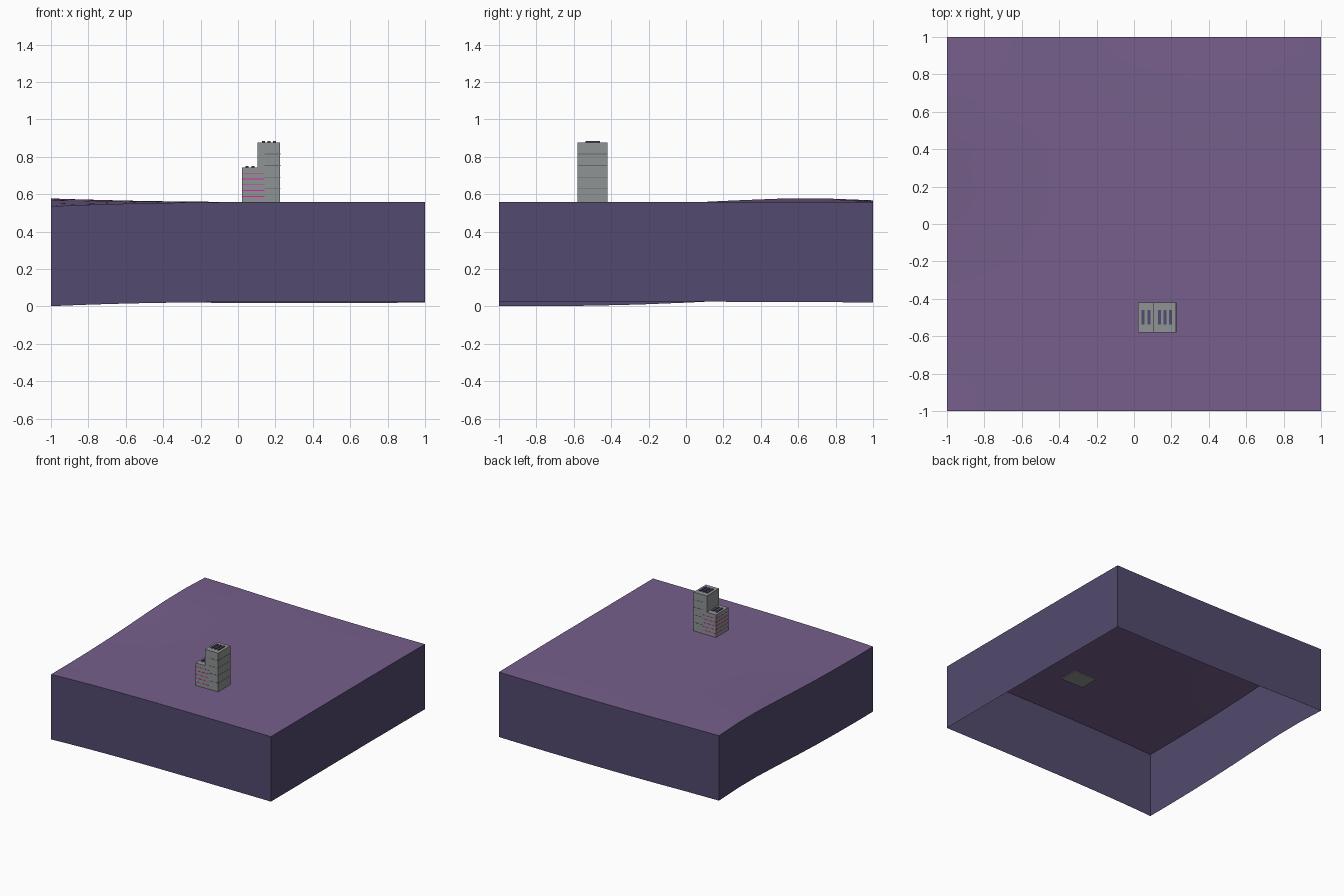
import bpy, bmesh

cube = bpy.data.objects.get("Cube")
if cube:
    bpy.data.objects.remove(cube)


def material(name, rgb):
    lin = [(c / 255 / 12.92 if c < 11 else ((c / 255 + 0.055) / 1.055) ** 2.4) for c in rgb]
    m = bpy.data.materials.new(name)
    m.use_nodes = True
    m.diffuse_color = (*lin, 1)
    m.node_tree.nodes["Principled BSDF"].inputs["Base Color"].default_value = (*lin, 1)
    return m


GROUND = material("mauve ground", (118, 95, 139))
WALL = material("dark violet", (82, 74, 110))
CONCRETE = material("concrete grey", (143, 148, 148))
SEAM = material("dark grey seam", (100, 106, 106))
PINK = material("neon pink", (215, 40, 165))


def finish(bm, name, *mats):
    mesh = bpy.data.meshes.new(name)
    bm.to_mesh(mesh)
    bm.free()
    for m in mats:
        mesh.materials.append(m)
    obj = bpy.data.objects.new(name, mesh)
    bpy.context.collection.objects.link(obj)
    return obj


def box(name, x, y, z, mat):
    bm = bmesh.new()
    bmesh.ops.create_cube(bm, size=1)
    for v in bm.verts:
        v.co = [r[0] if c < 0 else r[1] for c, r in zip(v.co, (x, y, z))]
    return finish(bm, name, mat)


# Rolling ground: a hill and hollow along the right edge, fading across
LEVEL, DEPTH = 0.559, 0.534
EDGE = [-.024, -.024, -.021, -.015, -.005, .007, .017, .018, .008]


def height(x, y):
    t = min((y + 1) * 4, 7.999)
    i = int(t)
    edge = EDGE[i] + (EDGE[i + 1] - EDGE[i]) * (t - i)
    dip = 0.008 * max(0, y) ** 2 * max(0, 1 - (x - 0.3) ** 2)
    return LEVEL + edge * ((1 - x) / 2) ** 4 - dip


bm = bmesh.new()
bmesh.ops.create_grid(bm, x_segments=24, y_segments=24, size=1)
for v in bm.verts:
    v.co.z = height(v.co.x, v.co.y)
for f in bm.faces:
    f.smooth = True

# Side walls of even depth, open underneath
rim = [e for e in bm.edges if e.is_boundary]
for e in rim:
    e.smooth = False
made = bmesh.ops.extrude_edge_only(bm, edges=rim)["geom"]
for g in made:
    if isinstance(g, bmesh.types.BMVert):
        g.co.z -= DEPTH
    elif isinstance(g, bmesh.types.BMFace):
        g.material_index = 1
        g.smooth = False
bmesh.ops.recalc_face_normals(bm, faces=bm.faces)
if max(bm.faces, key=lambda f: f.normal.z * (f.material_index == 0)).normal.z < 0.5:
    bmesh.ops.reverse_faces(bm, faces=bm.faces)
finish(bm, "ground_slab", GROUND, WALL)

# Towers with thin floor bands and roof vents
FRONT, BACK, BASE = -0.58, -0.42, 0.552


def tower(name, x0, x1, top, step, band_x, band_mat, vents):
    box(name, (x0, x1), (FRONT, BACK), (BASE, top), CONCRETE)
    z = top - step
    while z > LEVEL + 0.01:
        box(name + "_band", (band_x[0] - .001, band_x[1] + .001),
            (FRONT - .001, BACK + .001), (z - .002, z + .002), band_mat)
        z -= step
    for x in vents:
        box(name + "_vent", (x - .008, x + .008), (-.538, -.46),
            (top - .01, top + .008), WALL)


tower("low_tower", 0.022, 0.105, 0.743, 0.031, (0.022, 0.142), PINK, (0.048, 0.081))
tower("tall_tower", 0.105, 0.225, 0.877, 0.062, (0.142, 0.225), SEAM, (0.136, 0.165, 0.194))
